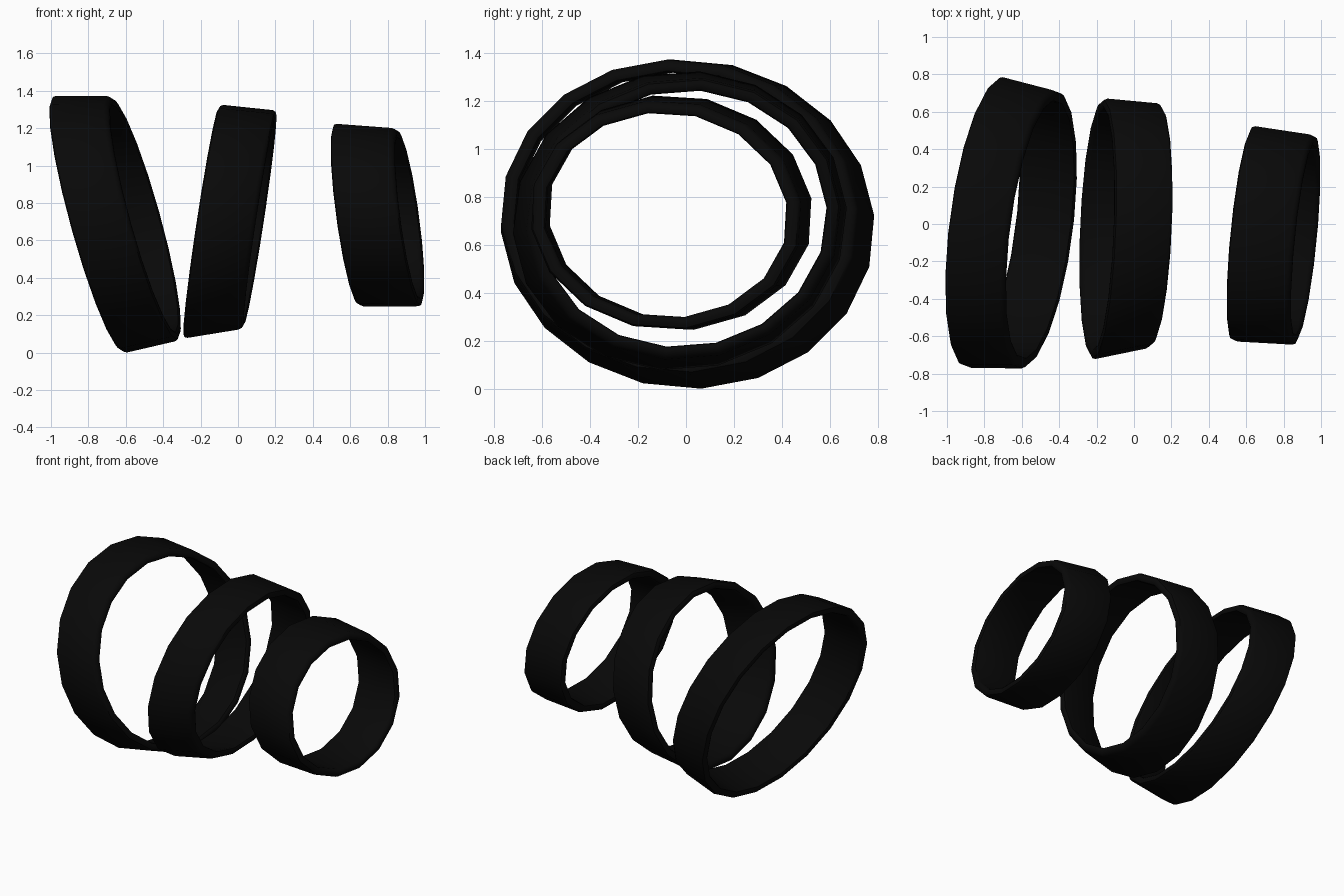
import bpy, bmesh, math
from mathutils import Vector

cube = bpy.data.objects.get("Cube")
if cube:
    bpy.data.objects.remove(cube, do_unlink=True)

black = bpy.data.materials.new("soft_black")
black.use_nodes = True
colour = (0.0025, 0.0025, 0.0025, 1)
black.diffuse_color = colour
black.node_tree.nodes["Principled BSDF"].inputs["Base Color"].default_value = colour

WALL = 0.057      # band thickness
CHAMFER = 0.024   # softened rims


def band(name, sides, phase, centre, across, up, width, taper):
    """Tapered, slightly oval band: across and up are its radii, width its axis."""
    centre, across, up, width = map(Vector, (centre, across, up, width))
    radius = (across.length + up.length) / 2
    half, c = 0.5, CHAMFER / width.length
    # Closed cross-section: (position along width, depth below the outer face)
    outer = [(-half, CHAMFER), (-half + c * 0.3, CHAMFER * 0.3), (-half + c, 0)]
    outer += [(-t, d) for t, d in reversed(outer)]
    section = outer + [(t, WALL - d * 0.8) for t, d in reversed(outer)]

    bm = bmesh.new()
    loops = []
    for i in range(sides):
        a = math.tau * i / sides + math.radians(phase)
        spoke = across * math.cos(a) + up * math.sin(a)
        loops.append([bm.verts.new(centre + width * t
                                   + spoke * (1 - (d + taper * t) / radius))
                      for t, d in section])
    n = len(section)
    for i in range(sides):
        p, q = loops[i], loops[(i + 1) % sides]
        for j in range(n):
            k = (j + 1) % n
            bm.faces.new((p[j], p[k], q[k], q[j]))
    bmesh.ops.recalc_face_normals(bm, faces=bm.faces)

    mesh = bpy.data.meshes.new(name)
    bm.to_mesh(mesh)
    bm.free()
    mesh.materials.append(black)
    obj = bpy.data.objects.new(name, mesh)
    bpy.context.collection.objects.link(obj)
    bpy.ops.object.select_all(action='DESELECT')
    obj.select_set(True)
    bpy.context.view_layer.objects.active = obj
    bpy.ops.object.shade_smooth_by_angle(angle=math.radians(40))


# Three bands, largest to smallest
band("large_band", 20, 3, (-0.652, -0.01, 0.702),
     (0.09, 0.763, 0.0), (-0.183, -0.015, 0.672), (0.31, -0.04, 0.035), 0.038)
band("medium_band", 18, 4, (-0.04, -0.018, 0.706),
     (0.025, 0.677, 0.01), (0.092, 0.01, 0.607), (0.315, 0.018, 0.01), 0.045)
band("small_band", 16, 7, (0.747, -0.068, 0.73),
     (0.055, 0.575, 0.0), (-0.065, -0.015, 0.486), (0.34, -0.035, -0.012), 0.015)
